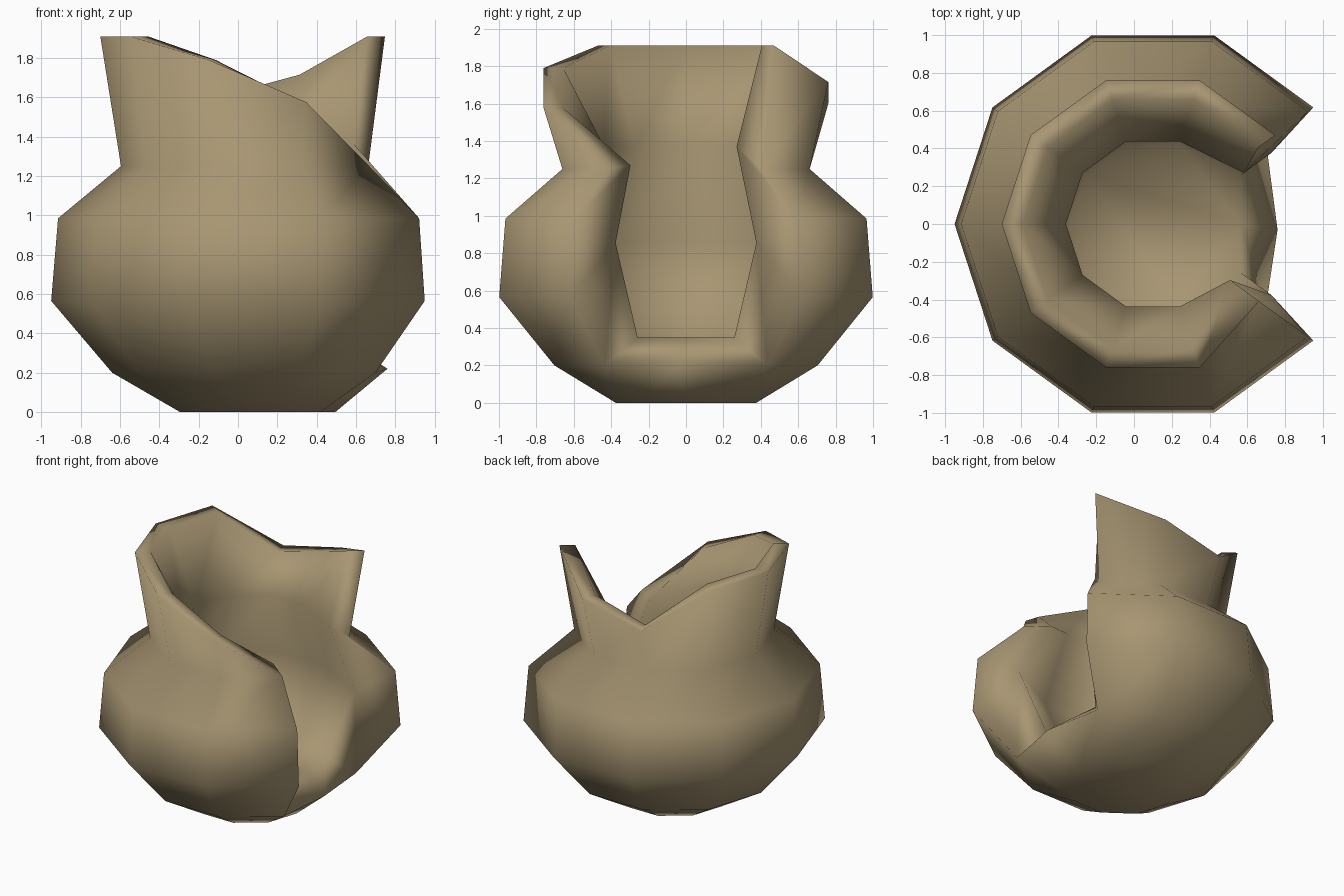
import bpy, bmesh, math

if "Cube" in bpy.data.objects:
    bpy.data.objects.remove(bpy.data.objects["Cube"])

CX = 0.10          # axis of the pot (the missing side shifts the centre)
N = 10             # sides

# closed wall profile (radius, z): outer bottom to rim, then inner rim to floor
PROFILE = [(0.395, 0), (0.74, 0.20), (1.05, 0.565), (1.015, 0.985), (0.695, 1.25), (0.80, 1.91),
           (0.69, 1.91), (0.46, 1.37), (0.64, 0.855), (0.44, 0.35)]
# broken rim heights by side number
RIM_Z = {2: 1.715, 3: 1.60, 7: 1.79, 8: 1.575}
LAST = len(PROFILE) - 1


def point(k, i):
    r, z = PROFILE[i]
    dx = 0
    if i in (5, 6):
        z = RIM_Z.get(k, z)
    if k == 9 and i in (4, 5):       # rim broken down to the neck
        r, z = 0.695, 1.255
    if k == 9 and i in (6, 7):
        r, z = 0.505, 1.27
    elif k in (1, 9) and i >= 7:     # inner break edges lean outward
        dx = 0.11
    a = 2 * math.pi * k / N
    return (CX + dx + r * math.cos(a), r * math.sin(a), z)


bm = bmesh.new()
v = {(k, i): bm.verts.new(point(k, i)) for k in range(1, N) for i in range(LAST + 1)}

# standing walls
for k in range(1, N - 1):
    for i in range(LAST):
        bm.faces.new((v[k, i], v[k + 1, i], v[k + 1, i + 1], v[k, i + 1]))

# low sill across the broken side
v[0, 0] = bm.verts.new(point(0, 0))
v[0, 1] = bm.verts.new((0.76, -0.03, 0.22))
v[0, LAST] = bm.verts.new((0.565, 0, 0.35))
for a, b in ((9, 0), (0, 1)):
    bm.faces.new((v[a, 0], v[b, 0], v[b, 1], v[a, 1]))
    bm.faces.new((v[a, 1], v[b, 1], v[b, LAST], v[a, LAST]))

# base and inner floor
for i in (0, LAST):
    bm.faces.new([v[k, i] for k in range(N)])

# broken wall ends
for k in (1, 9):
    for ids in ((1, 2, 8, 9), (2, 3, 8), (3, 4, 7, 8), (4, 5, 6, 7)):
        bm.faces.new([v[k, i] for i in ids])

bmesh.ops.remove_doubles(bm, verts=bm.verts, dist=0.001)
bmesh.ops.recalc_face_normals(bm, faces=bm.faces)
for f in bm.faces:
    f.smooth = True

mesh = bpy.data.meshes.new("broken_pot")
bm.to_mesh(mesh)
bm.free()
clay = bpy.data.materials.new("tan_clay")
clay.diffuse_color = (0.39, 0.305, 0.17, 1)
clay.use_nodes = True
clay.node_tree.nodes["Principled BSDF"].inputs["Base Color"].default_value = clay.diffuse_color
mesh.materials.append(clay)
pot = bpy.data.objects.new("broken_pot", mesh)
bpy.context.collection.objects.link(pot)
